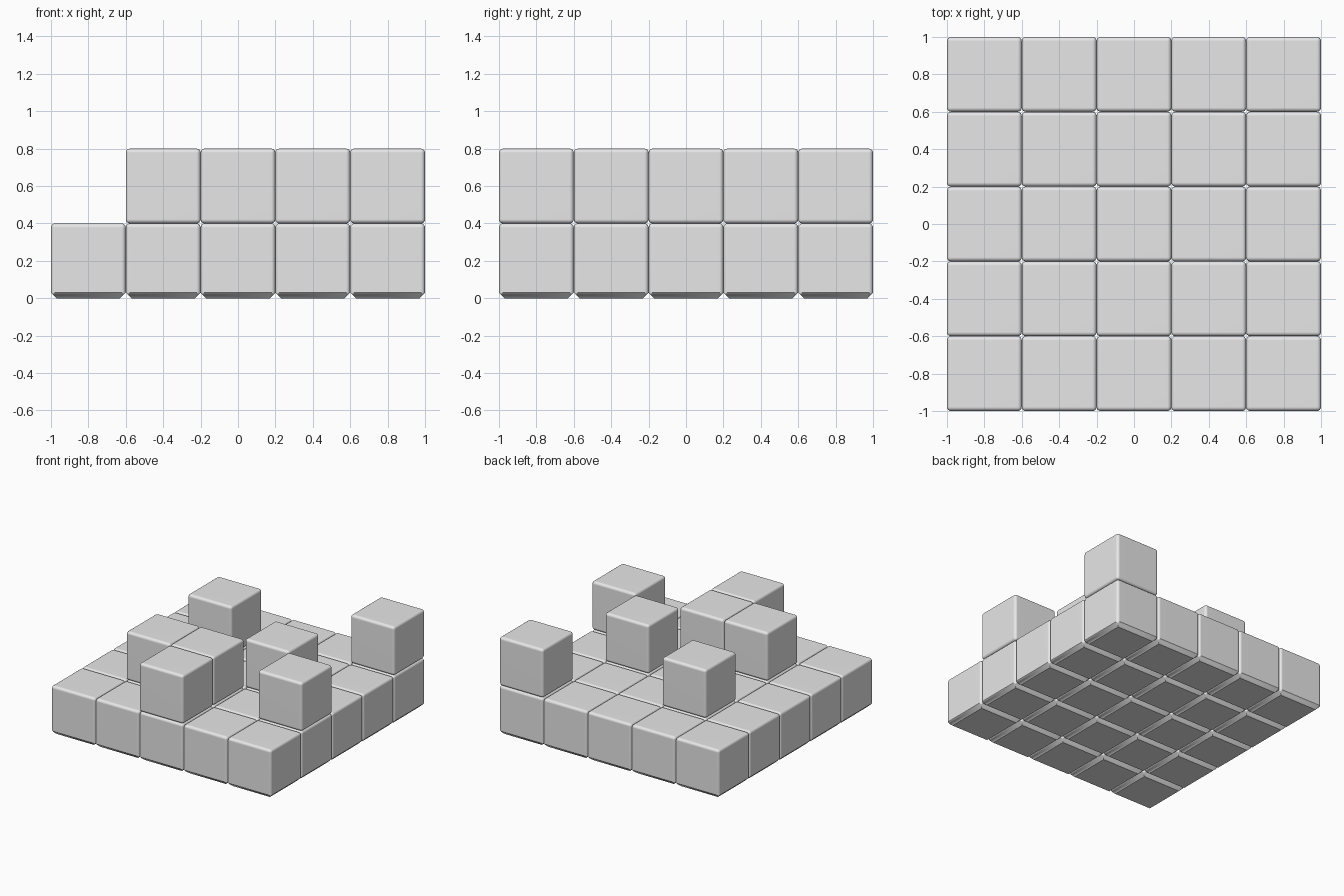
import bpy
import bmesh
import math

cube = bpy.data.objects.get("Cube")
if cube:
    bpy.data.objects.remove(cube, do_unlink=True)

SIZE = 0.4
ROUND = 0.022
CHAMFER = 0.03

# Single grey material
grey = bpy.data.materials.new("plain_grey")
grey.use_nodes = True
colour = (0.8, 0.8, 0.8, 1)
grey.diffuse_color = colour
grey.node_tree.nodes["Principled BSDF"].inputs["Base Color"].default_value = colour


def block_mesh(name, chamfered):
    """Rounded cube standing on z = 0, optionally with a flat chamfer below."""
    bm = bmesh.new()
    bmesh.ops.create_cube(bm, size=SIZE)
    bmesh.ops.translate(bm, verts=bm.verts, vec=(0, 0, SIZE / 2))
    rounded = list(bm.edges)
    if chamfered:
        floor = [e for e in bm.edges if all(v.co.z < 0.01 for v in e.verts)]
        bmesh.ops.bevel(bm, geom=floor, offset=CHAMFER, segments=1,
                        affect='EDGES')
        # Round only the upright edges and the top rim
        rounded = [e for e in bm.edges
                   if abs(e.verts[0].co.z - e.verts[1].co.z) > CHAMFER * 2
                   or min(v.co.z for v in e.verts) > SIZE / 2]
    bmesh.ops.bevel(bm, geom=rounded, offset=ROUND, segments=4, profile=0.5,
                    affect='EDGES', clamp_overlap=True)
    for face in bm.faces:
        face.smooth = True
    for edge in bm.edges:
        edge.smooth = edge.calc_face_angle(0) < math.radians(35)
    mesh = bpy.data.meshes.new(name)
    bm.to_mesh(mesh)
    bm.free()
    mesh.materials.append(grey)
    return mesh


def place(name, mesh, col, row, level):
    obj = bpy.data.objects.new(name, mesh)
    obj.location = (col * SIZE, row * SIZE, level * SIZE)
    bpy.context.collection.objects.link(obj)
    # Keep the large faces flat beside the rounded edges
    weighted = obj.modifiers.new("flat_faces", 'WEIGHTED_NORMAL')
    weighted.keep_sharp = True


# Floor of five by five blocks
floor_mesh = block_mesh("floor_block", True)
for col in range(-2, 3):
    for row in range(-2, 3):
        place("floor_block", floor_mesh, col, row, 0)

# Scattered blocks on the upper level
upper_mesh = block_mesh("upper_block", False)
for col, row in [(2, 2), (-1, 1), (-1, -1), (0, -1), (0, -2), (1, 0), (2, -1)]:
    place("upper_block", upper_mesh, col, row, 1)
